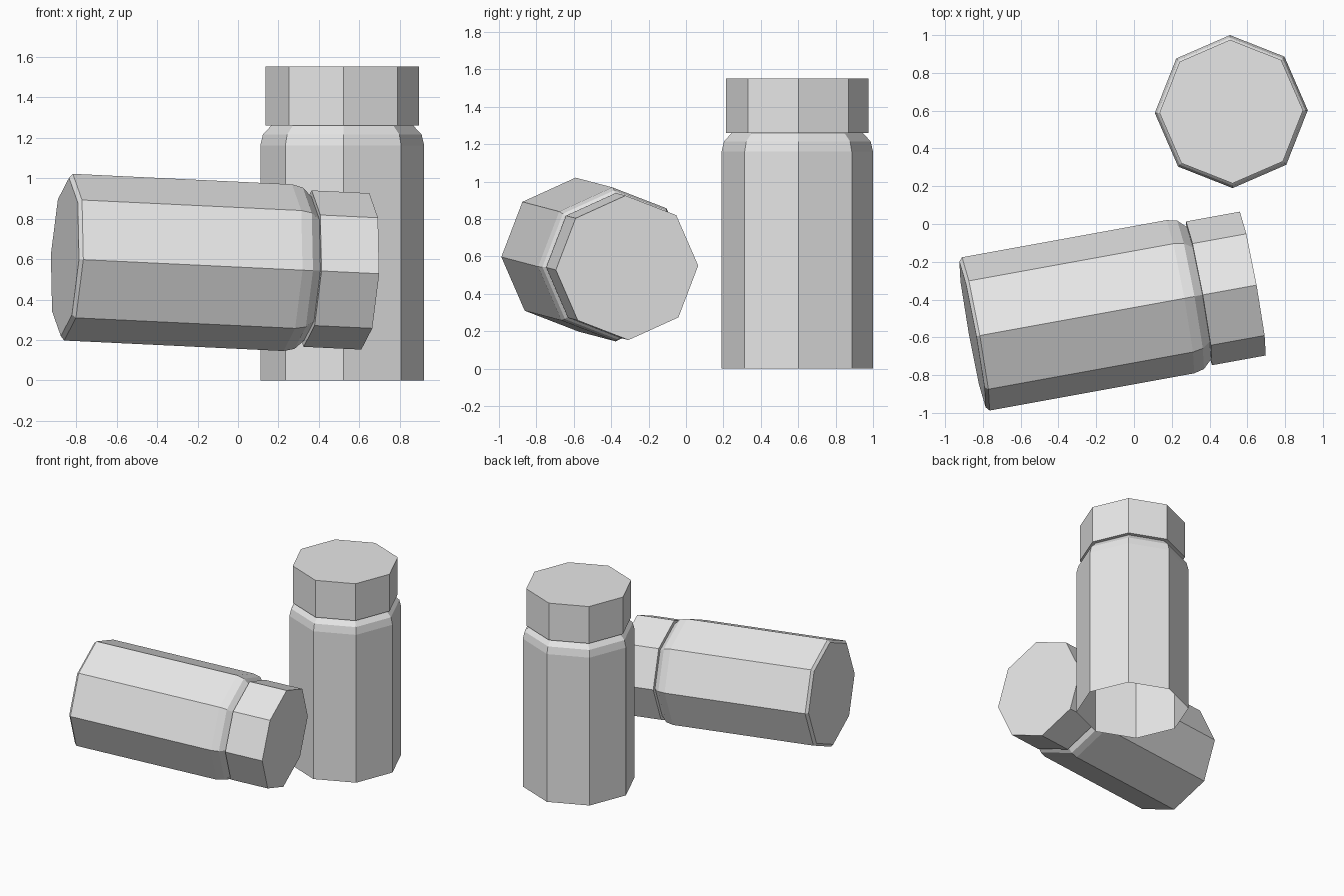
import bpy, bmesh, math
from mathutils import Matrix

cube = bpy.data.objects.get("Cube")
if cube:
    bpy.data.objects.remove(cube)

SIDES = 8

grey = bpy.data.materials.new("plain grey")
grey.use_nodes = True
colour = (0.8, 0.8, 0.8, 1)
grey.diffuse_color = colour
grey.node_tree.nodes["Principled BSDF"].inputs["Base Color"].default_value = colour


def lathe(name, profile, matrix, cap_start=False, cap_end=False):
    """Eight-sided turned part from (radius, height) pairs."""
    bm = bmesh.new()
    rings = []
    for r, z in profile:
        angles = [2 * math.pi * i / SIDES for i in range(SIDES)]
        rings.append([bm.verts.new((r * math.cos(a), r * math.sin(a), z)) for a in angles])
    for low, high in zip(rings, rings[1:]):
        for i in range(SIDES):
            j = (i + 1) % SIDES
            bm.faces.new((low[i], low[j], high[j], high[i]))
    if cap_start:
        bm.faces.new(rings[0][::-1])
    if cap_end:
        bm.faces.new(rings[-1])
    mesh = bpy.data.meshes.new(name)
    bm.to_mesh(mesh)
    bm.free()
    mesh.materials.append(grey)
    obj = bpy.data.objects.new(name, mesh)
    obj.matrix_world = matrix
    bpy.context.collection.objects.link(obj)


def bottle(name, length, base, swell, matrix, closed):
    """Body with rounded shoulder, plus a lid whose underside meets the neck."""
    body = base + [(0.405, length - 0.39), (0.392, length - 0.335), (0.35, length - 0.29)]
    lid = [(0.35, length - 0.29), (0.38, length - 0.29), (0.38, length)]
    scaled = [[(r * swell, z) for r, z in part] for part in (body, lid)]
    lathe(name + "_body", scaled[0], matrix, cap_start=closed)
    lathe(name + "_lid", scaled[1], matrix, cap_end=True)


# Standing bottle, open underneath
stand = Matrix.Translation((0.515, 0.595, 0)) @ Matrix.Rotation(math.radians(1), 4, 'Z')
bottle("standing_bottle", 1.55, [(0.405, 0)], 1.0, stand, False)

# Fallen bottle, with a chamfered closed base
fallen = (Matrix.Translation((-0.855, -0.585, 0.61))
          @ Matrix.Rotation(math.radians(10.3), 4, 'Z')
          @ Matrix.Rotation(math.radians(92.7), 4, 'Y')
          @ Matrix.Rotation(math.radians(1.7), 4, 'Z'))
bottle("fallen_bottle", 1.51, [(0.385, 0), (0.405, 0.018)], 1.018, fallen, True)
